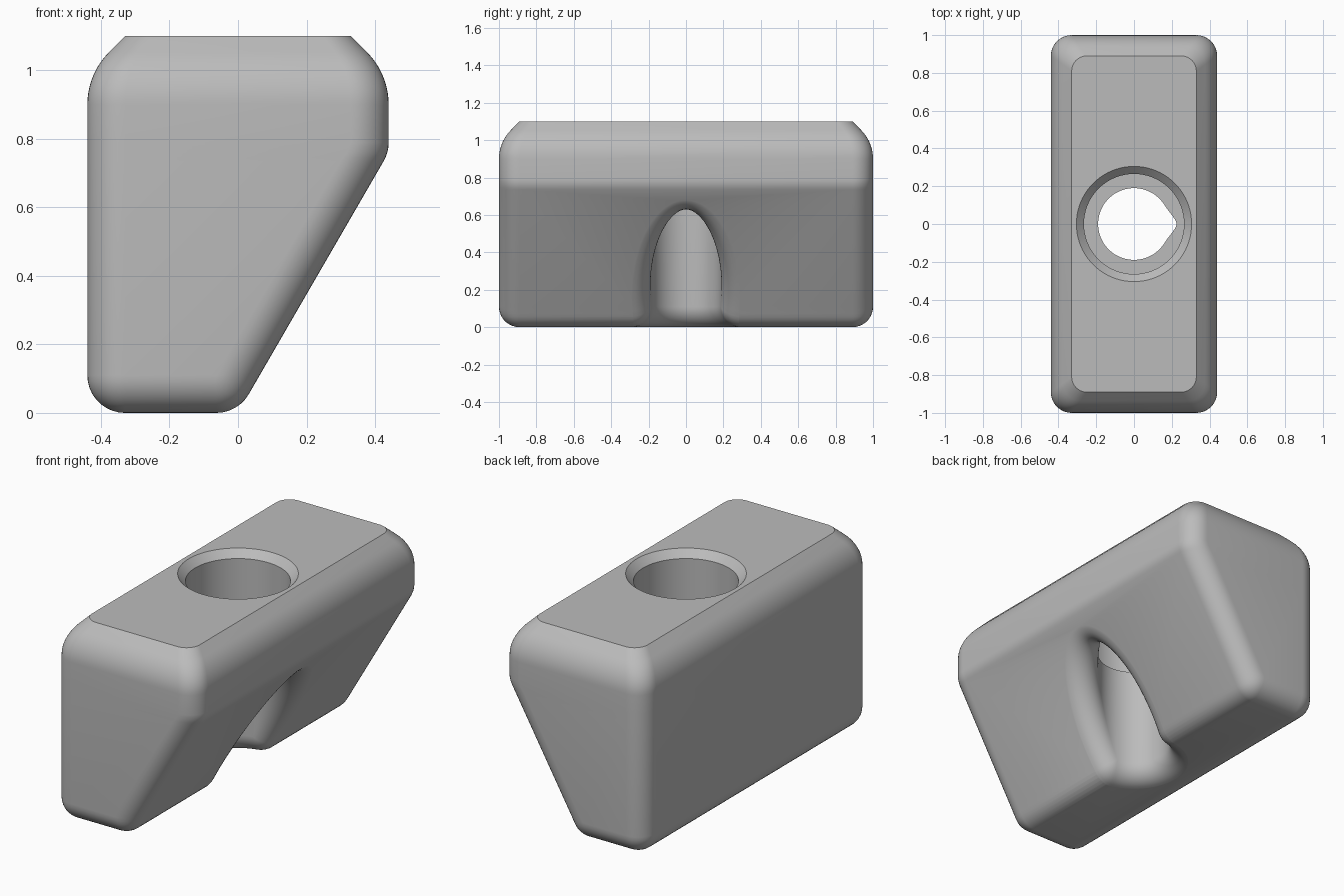
import bpy, bmesh
from math import sin, cos, pi, sqrt, radians, acos
from mathutils import Vector

if "Cube" in bpy.data.objects:
    bpy.data.objects.remove(bpy.data.objects["Cube"])

W, D, H = 0.44, 1.0, 1.1      # half width, half depth, height
R = 0.11                      # common fillet radius
SLOPE = sqrt(3)               # wedge face rises at 60 degrees
HOLE, BORE, FLOOR = 0.19, 0.265, 0.66
UP = 0.79                     # where the wedge fillet meets the upright side

mat = bpy.data.materials.new("plain grey")
mat.use_nodes = True
grey = (0.5, 0.5, 0.5, 1)
mat.diffuse_color = grey
mat.node_tree.nodes["Principled BSDF"].inputs["Base Color"].default_value = grey


def loft(name, rings, tip=None):
    """Skin equal-length closed rings and close both ends."""
    bm = bmesh.new()
    loops = [[bm.verts.new(p) for p in ring] for ring in rings]
    n = len(loops[0])
    for a, b in zip(loops, loops[1:]):
        for i in range(n):
            j = (i + 1) % n
            bm.faces.new((a[i], a[j], b[j], b[i]))
    bm.faces.new(loops[0][::-1])
    if tip is None:
        bm.faces.new(loops[-1])
    else:
        t = bm.verts.new(tip)
        for i in range(n):
            bm.faces.new((loops[-1][i], loops[-1][(i + 1) % n], t))
    bmesh.ops.recalc_face_normals(bm, faces=bm.faces)
    mesh = bpy.data.meshes.new(name)
    bm.to_mesh(mesh)
    bm.free()
    mesh.materials.append(mat)
    ob = bpy.data.objects.new(name, mesh)
    bpy.context.collection.objects.link(ob)
    return ob


def section(z, x0, x1, hy, r, rx):
    """Horizontal rounded rectangle; rx is the corner length on the right."""
    pts = []
    for k, (sx, sy) in enumerate([(1, 1), (-1, 1), (-1, -1), (1, -1)]):
        for i in range(11):
            a = (k + i / 10) * pi / 2
            ex = rx if sx > 0 else r
            cx = x1 - ex if sx > 0 else x0 + ex
            pts.append((cx + ex * cos(a), sy * (hy - r) + r * sin(a), z))
    return pts


def wedge_x(z):
    """Right-hand outline of the block."""
    if z < R / 2:
        return -R / SLOPE + sqrt(max(0, R * R - (R - z) ** 2))
    if z < UP - R / 2:
        return z / SLOPE
    if z < UP:
        return W - R + sqrt(R * R - (UP - z) ** 2)
    return W


# wedge block with rounded edges, lofted upward
rings = []
for i in range(10):
    a = radians(10 * i)
    z, r = R * (1 - cos(a)), max(R * sin(a), 0.002)
    rx = r if z <= R / 2 else r + 0.017 * (z - R / 2) / (R / 2)
    rings.append(section(z, -W + R - r, wedge_x(z), D - R + r, r, rx))
for i in range(6):
    z = UP - R / 2 * (1 - i / 5)
    rings.append(section(z, -W, wedge_x(z), D, R, R + 0.017 * (1 - i / 5)))
# softened shoulder ending in a flat chamfer
ARC = 0.217
shoulder = [(0.9 + ARC * sin(radians(5 * i)), ARC * (1 - cos(radians(5 * i)))) for i in range(10)]
for z, inset in shoulder + [(H, R)]:
    r = R - 0.03 * inset / R
    rings.append(section(z, -W + inset, W - inset, D - inset, r, r))
block = loft("wedge_block", rings)


def circle(r, z, n=96):
    return [(r * cos(2 * pi * i / n), r * sin(2 * pi * i / n), z) for i in range(n)]


# counterbore with chamfered mouth
bore = loft("bore_cutter", [circle(BORE, FLOOR), circle(BORE, H - 0.04),
                            circle(BORE + 0.04, H), circle(BORE + 0.09, H + 0.05)])

# through hole whose lower mouth flares with a rolling-ball fillet
DOWN, OUT = Vector((0, 0, -1)), Vector((SLOPE / 2, 0, -0.5))
crease = acos(-R / (SLOPE * (HOLE + R)))
half = [(crease * i / 32, OUT) for i in range(32)]
half += [(crease, OUT.slerp(DOWN, i / 6)) for i in range(7)]
half += [(crease + (pi - crease) * i / 24, DOWN) for i in range(1, 25)]
stations = half + [(2 * pi - a, n) for a, n in half[-2:0:-1]]

columns = []
for k, (a, n) in enumerate(stations):
    e = Vector((cos(a), sin(a), 0))
    c = e * (HOLE + R)
    c.z = max(R, SLOPE * c.x + 2 * R)
    col = []
    for i in range(13):
        col.append(c + R * (-e).slerp(n, i / 12) if i else c - R * e)
    col[-1] = c + n * (R + 0.002)
    col.append(c + n * (R + 0.06))
    columns.append([Vector((e.x * HOLE, e.y * HOLE, 0.85))] + col)
rings = [list(r) for r in zip(*columns)]
hole = loft("hole_cutter", rings, (0.3, 0, -0.3))
bm = bmesh.new()
bm.from_mesh(hole.data)
bmesh.ops.remove_doubles(bm, verts=bm.verts, dist=1e-5)
bmesh.ops.recalc_face_normals(bm, faces=bm.faces)
bm.to_mesh(hole.data)
bm.free()

# cut the block
bpy.ops.object.select_all(action="DESELECT")
bpy.context.view_layer.objects.active = block
block.select_set(True)
for cutter in (bore, hole):
    cutter.hide_render = True
    mod = block.modifiers.new(cutter.name, "BOOLEAN")
    mod.operation, mod.solver, mod.object = "DIFFERENCE", "EXACT", cutter
    bpy.ops.object.modifier_apply(modifier=mod.name)
    bpy.data.objects.remove(cutter)
bpy.ops.object.shade_smooth_by_angle(angle=radians(28))
